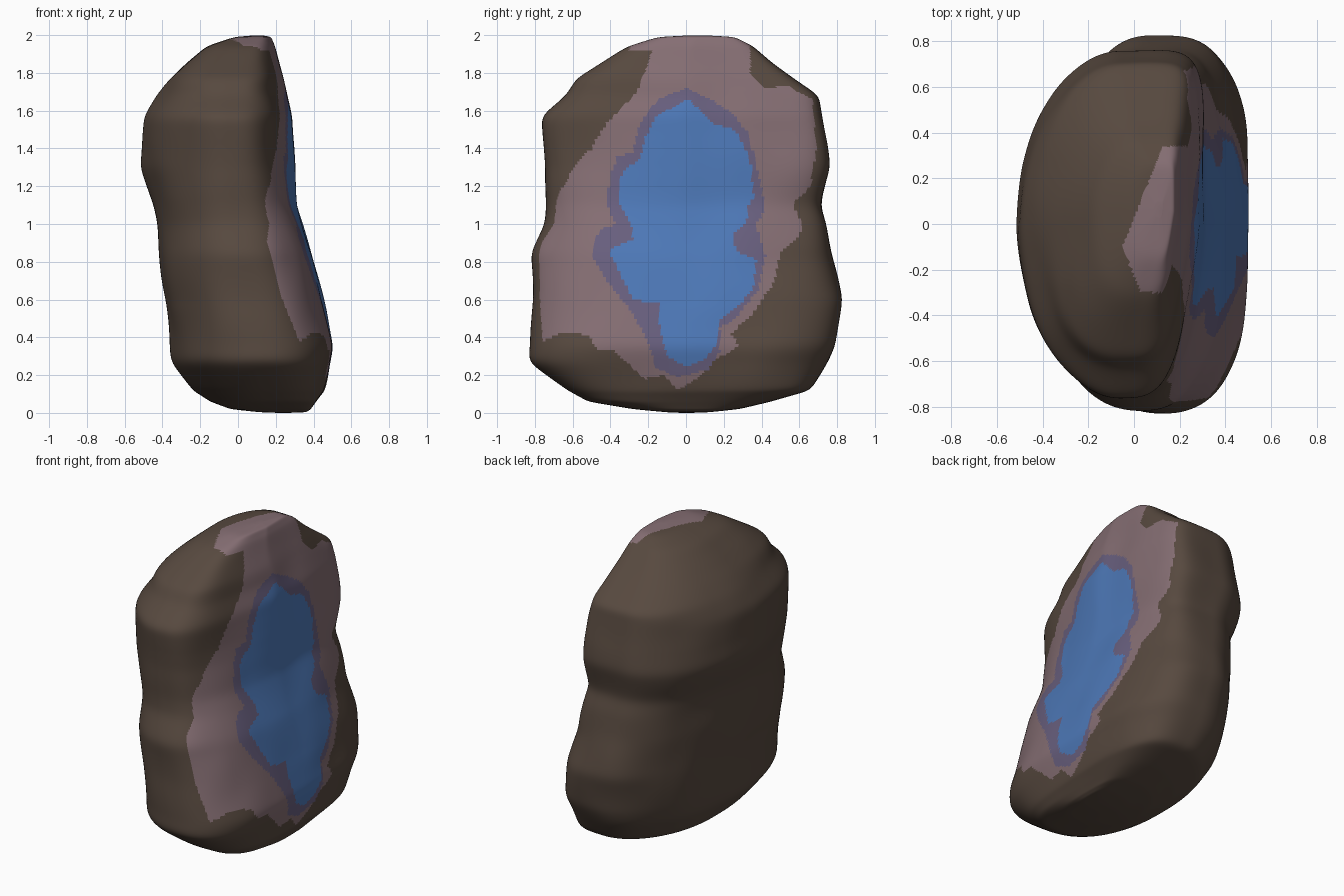
import bpy, bmesh, math
from mathutils import noise

cube = bpy.data.objects.get("Cube")
if cube:
    bpy.data.objects.remove(cube, do_unlink=True)

COLUMNS = 320
STEP = 0.015

# Boulder at each height: z, back x, face x, near y, far y, squareness of back
LEVELS = [
    (0, .22, .26, -.02, .02, 2), (.003, .12, .36, -.1, .12, 2),
    (.02, -.04, .39, -.28, .28, 2.1),
    (.06, -.15, .42, -.52, .45, 2.2), (.12, -.24, .46, -.63, .66, 2.2),
    (.27, -.35, .49, -.83, .75, 2.3), (.35, -.36, .51, -.82, .79, 2.4),
    (.6, -.38, .45, -.81, .83, 2.5), (.84, -.42, .39, -.82, .77, 2.2),
    (1, -.43, .34, -.75, .74, 2.2), (1.1, -.45, .31, -.74, .71, 2.1),
    (1.3, -.52, .3, -.74, .76, 1.9), (1.57, -.5, .29, -.77, .72, 1.9),
    (1.68, -.43, .26, -.64, .7, 2.1), (1.77, -.36, .24, -.58, .57, 2.5),
    (1.85, -.28, .22, -.45, .46, 2.8), (1.94, -.17, .2, -.31, .36, 3),
    (1.99, -.02, .18, -.15, .26, 3), (2, .1, .12, .05, .08, 3),
]

# Outlines on the flat face as (y, z)
POOL = [
    (.01, 1.66), (.08, 1.6), (.14, 1.53), (.26, 1.5), (.34, 1.35), (.36, 1.15),
    (.32, 1.08), (.33, 1.03), (.24, .93), (.28, .85), (.37, .81), (.36, .67),
    (.28, .57), (.17, .48), (.16, .36), (.1, .28), (0, .24), (-.1, .3),
    (-.14, .45), (-.14, .58), (-.28, .6), (-.33, .7), (-.41, .86), (-.28, .92),
    (-.29, 1), (-.36, 1.12), (-.34, 1.27), (-.24, 1.35), (-.22, 1.45),
    (-.15, 1.58), (-.06, 1.62),
]
RIM = [
    (0, 1.72), (.13, 1.66), (.25, 1.58), (.33, 1.48), (.38, 1.28), (.42, 1.08),
    (.37, 1), (.42, .83), (.38, .65), (.26, .5), (.18, .45), (.18, .33),
    (.12, .23), (-.05, .19), (-.16, .24), (-.2, .38), (-.29, .54), (-.42, .7),
    (-.5, .83), (-.46, .97), (-.37, 1), (-.42, 1.1), (-.4, 1.27),
    (-.36, 1.36), (-.28, 1.38), (-.25, 1.52), (-.15, 1.66),
]
FACE = [
    (-.3, 2.1), (.34, 2.1), (.34, 1.8), (.42, 1.72), (.54, 1.73), (.67, 1.66),
    (.69, 1.4), (.66, 1.2), (.56, 1.1), (.62, 1), (.6, .93), (.5, .85),
    (.47, .7), (.36, .53), (.24, .42), (.28, .35), (.15, .28), (.08, .2),
    (-.04, .12), (-.12, .2), (-.22, .18), (-.38, .33), (-.46, .33),
    (-.52, .41), (-.65, .43), (-.76, .38), (-.78, .7), (-.81, .83), (-.7, 1),
    (-.68, 1.15), (-.58, 1.32), (-.5, 1.4), (-.43, 1.52), (-.26, 1.7),
    (-.2, 1.85), (-.18, 1.92), (-.3, 1.92),
]


def make_material(name, rgb):
    """Flat material from a screen colour, converted to linear."""
    linear = [((c / 255 + 0.055) / 1.055) ** 2.4 for c in rgb]
    mat = bpy.data.materials.new(name)
    mat.use_nodes = True
    mat.diffuse_color = (*linear, 1)
    shader = mat.node_tree.nodes["Principled BSDF"]
    shader.inputs["Base Color"].default_value = (*linear, 1)
    shader.inputs["Roughness"].default_value = 0.9
    return mat


def inside(y, z, outline):
    """Even-odd test of a point against a closed outline."""
    result = False
    for (ya, za), (yb, zb) in zip(outline, outline[1:] + outline[:1]):
        if (za > z) != (zb > z) and y < ya + (yb - ya) * (z - za) / (zb - za):
            result = not result
    return result


def add_ring(bm, level):
    """Rounded section; higher up, the face turns and its far corner squares."""
    z, back, face, near, far, back_power = level
    centre = back + 0.55 * (face - back)
    middle = (near + far) / 2
    rise = min(max((z - 0.8) / 0.6, 0), 1)
    ring = []
    for i in range(COLUMNS):
        angle = math.tau * i / COLUMNS
        c, s = math.cos(angle), math.sin(angle)
        width = face - centre if c > 0 else centre - back
        if c > 0 and s > 0:
            power = 3.5 + 4.5 * rise
        elif c > 0:
            power = 2.9 - 0.5 * z + 1.75 * rise
            width *= 1 + 0.35 * rise * s
        else:
            power = min(back_power, 2) if s > 0 else back_power
        r = (abs(c) ** power + abs(s) ** power) ** (-1 / power)
        ring.append(bm.verts.new((centre + width * r * c,
                                  middle + (far - near) / 2 * r * s, z)))
    return ring


# Loft the boulder through its levels
bm = bmesh.new()
rings = []
for low, high in zip(LEVELS, LEVELS[1:]):
    longest = max(abs(b - a) for a, b in zip(low[:5], high[:5]))
    count = max(2, round(longest / STEP))
    for k in range(count):
        t = k / count
        rings.append(add_ring(bm, [a + (b - a) * t for a, b in zip(low, high)]))
rings.append(add_ring(bm, LEVELS[-1]))
for lower, upper in zip(rings, rings[1:]):
    for i in range(COLUMNS):
        j = (i + 1) % COLUMNS
        bm.faces.new((lower[i], lower[j], upper[j], upper[i]))
bm.faces.new(rings[0][::-1])
bm.faces.new(rings[-1])

# Soften the level edges and add gentle lumps around the sides
for _ in range(16):
    bmesh.ops.smooth_vert(bm, verts=bm.verts, factor=0.5,
                          use_axis_x=True, use_axis_y=True, use_axis_z=True)
bm.normal_update()
offsets = [v.normal * noise.noise(v.co * 3.5) * 0.012 for v in bm.verts]
for v, offset in zip(bm.verts, offsets):
    v.co.xy += offset.xy

# Colour the face by its outlines; the pale stone wraps over the crest
bm.normal_update()
for f in bm.faces:
    f.smooth = True
    x, y, z = f.calc_center_median()
    crest = z > 1.85 and x > -0.05 + 0.4 * abs(y + 0.1)
    front = z <= 1.85 and x > 0.38 - 0.25 * z and f.normal.x > 0
    if not (crest or front):
        continue
    if inside(y, z, POOL):
        f.material_index = 3
    elif inside(y, z, RIM):
        f.material_index = 2
    elif inside(y, z, FACE):
        f.material_index = 1

mesh = bpy.data.meshes.new("boulder")
bm.to_mesh(mesh)
bm.free()
for name, rgb in (("brown stone", (87, 73, 63)), ("pale stone", (133, 110, 115)),
                  ("violet rim", (104, 95, 126)), ("blue crystal", (77, 120, 183))):
    mesh.materials.append(make_material(name, rgb))
boulder = bpy.data.objects.new("boulder", mesh)
bpy.context.collection.objects.link(boulder)
